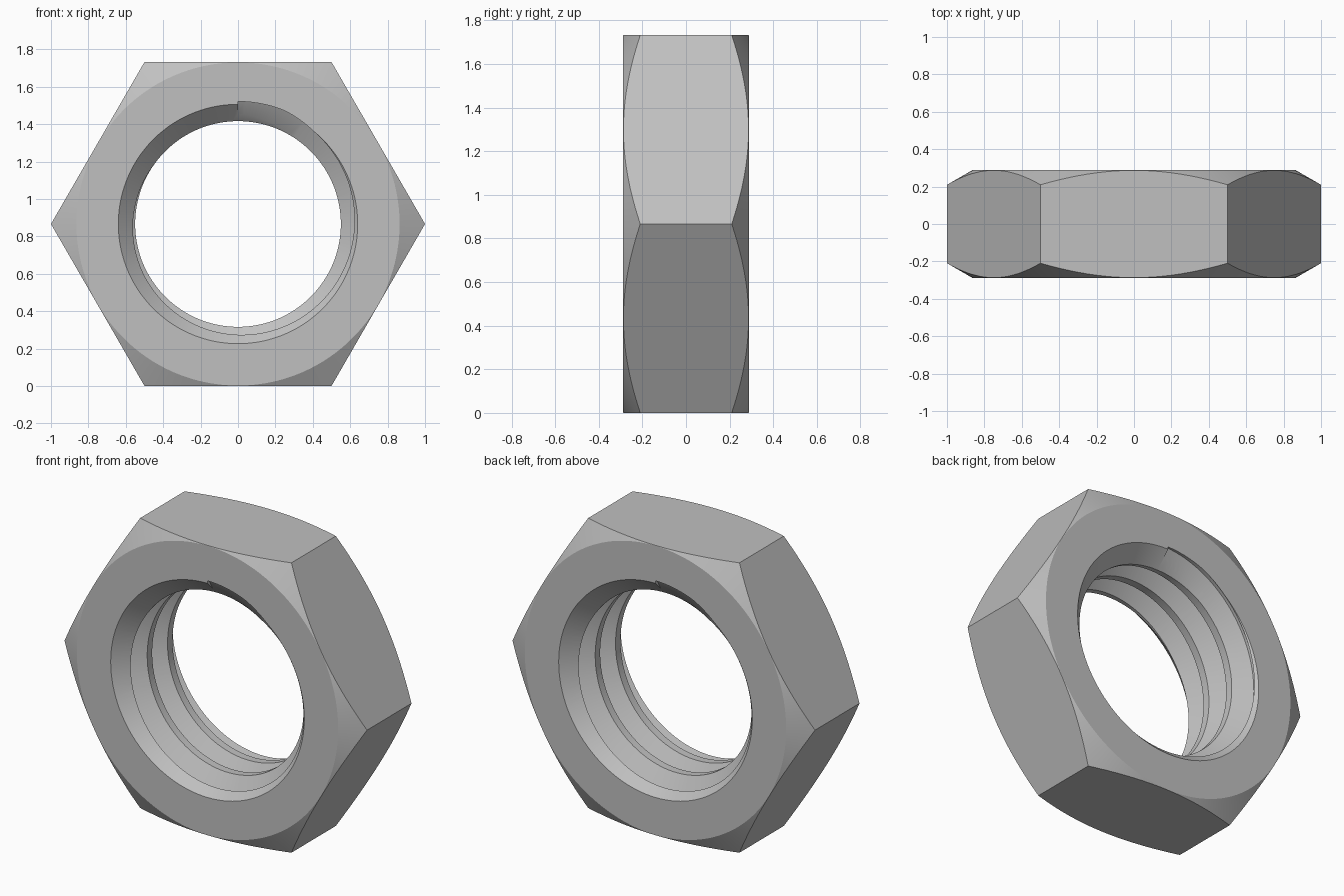
import bpy, bmesh, math

if "Cube" in bpy.data.objects:
    bpy.data.objects.remove(bpy.data.objects["Cube"])

APOTHEM = math.sqrt(3) / 2      # also the height of the nut's centre
HALF = 0.288                    # half thickness
MINOR, MAJOR, MOUTH = 0.55, 0.655, 0.64
TURNS = 3
PITCH = 2 * HALF / TURNS

steel = bpy.data.materials.new("grey_steel")
steel.use_nodes = True
colour = (0.53, 0.53, 0.53, 1)
steel.diffuse_color = colour
steel.node_tree.nodes["Principled BSDF"].inputs["Base Color"].default_value = colour


def point(radius, y, angle):
    """Position around the bore axis, clockwise from the top."""
    return (radius * math.sin(angle), y, APOTHEM + radius * math.cos(angle))


def sweep(name, profile, segments, turns=1, rise=0.0):
    """Turn a (radius, y) outline about the axis; a rise makes a helix."""
    bm = bmesh.new()
    total = segments * turns
    closed = rise == 0
    rings = []
    for i in range(total if closed else total + 1):
        a = 2 * math.pi * i / segments
        rings.append([bm.verts.new(point(r, y + rise * i / segments, a))
                      for r, y in profile])
    n = len(profile)
    for i in range(total):
        here, there = rings[i], rings[(i + 1) % len(rings)]
        for j in range(n if not closed else n - 1):
            k = (j + 1) % n
            bm.faces.new((here[j], here[k], there[k], there[j]))
    if closed:
        for j in (0, n - 1):
            bm.faces.new([ring[j] for ring in rings])
    else:
        bm.faces.new(rings[0])
        bm.faces.new(rings[-1])
    bmesh.ops.recalc_face_normals(bm, faces=bm.faces)
    mesh = bpy.data.meshes.new(name)
    bm.to_mesh(mesh)
    bm.free()
    mesh.materials.append(steel)
    obj = bpy.data.objects.new(name, mesh)
    bpy.context.collection.objects.link(obj)
    return obj


def combine(target, tool, operation):
    mod = target.modifiers.new(tool.name, "BOOLEAN")
    mod.operation, mod.object, mod.solver = operation, tool, "EXACT"
    bpy.ops.object.select_all(action="DESELECT")
    bpy.context.view_layer.objects.active = target
    target.select_set(True)
    bpy.ops.object.modifier_apply(modifier=mod.name)
    bpy.data.objects.remove(tool)


# Hexagonal body with corners to the left and right
bpy.ops.mesh.primitive_cylinder_add(vertices=6, radius=1, depth=2 * HALF,
                                    location=(0, 0, APOTHEM),
                                    rotation=(math.pi / 2, math.pi / 6, 0))
nut = bpy.context.object
bpy.ops.object.transform_apply(location=True, rotation=True, scale=True)
nut.name = "hex_nut"
nut.data.materials.append(steel)
if max(v.co.x for v in nut.data.vertices) < 0.95:
    for v in nut.data.vertices:     # stand it on a flat
        x, z = v.co.x, v.co.z - APOTHEM
        v.co.x, v.co.z = z, APOTHEM - x

# Conical chamfer on the corners of both faces
cone = [(0.864, HALF), (1.1, HALF - 0.136)]
chamfer = sweep("corner_chamfer",
                [(r, -y) for r, y in cone] + [(r, y) for r, y in reversed(cone)], 180)
combine(nut, chamfer, "INTERSECT")

# Bore with a countersink at each mouth
out = 0.05
mouth = [(MOUTH + out, HALF + out), (MINOR, HALF - (MOUTH - MINOR))]
bore = sweep("bore", [(r, -y) for r, y in mouth] + [(r, y) for r, y in reversed(mouth)], 120)
combine(nut, bore, "DIFFERENCE")

# Right-handed helical thread groove
inner = MINOR - 0.015
root = PITCH / 16
wide = root + (MAJOR - inner) * math.tan(math.pi / 6)
groove = sweep("thread_groove",
               [(inner, -HALF - wide), (MAJOR, -HALF - root),
                (MAJOR, -HALF + root), (inner, -HALF + wide)], 110, TURNS, PITCH)
combine(nut, groove, "DIFFERENCE")

bpy.ops.object.select_all(action="DESELECT")
nut.select_set(True)
bpy.context.view_layer.objects.active = nut
bpy.ops.object.shade_smooth_by_angle(angle=math.radians(20))
